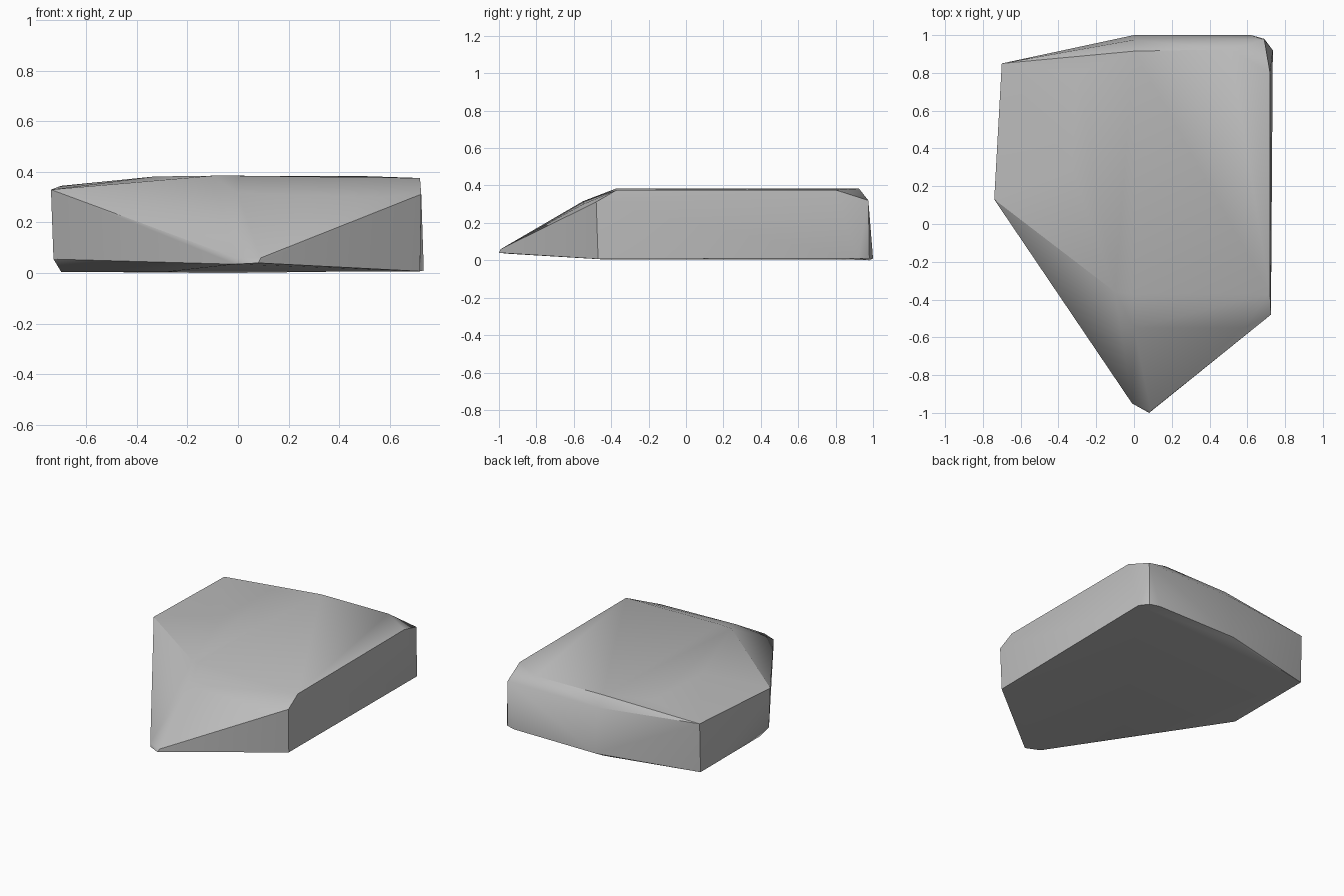
import bpy
import bmesh
import math

cube = bpy.data.objects.get("Cube")
if cube:
    bpy.data.objects.remove(cube, do_unlink=True)

# Grey stone material
stone = bpy.data.materials.new("grey stone")
stone.use_nodes = True
colour = (0.5, 0.5, 0.5, 1.0)
stone.diffuse_color = colour
stone.node_tree.nodes["Principled BSDF"].inputs["Base Color"].default_value = colour

# Underside outline, lifted towards the pointed front
base = [(-0.70, 0.84, 0.005), (-0.05, 0.98, 0.0), (0.0, 1.0, 0.01), (0.62, 1.0, 0.01),
        (0.69, 0.98, 0.01), (0.735, 0.92, 0.01), (0.72, -0.47, 0.007),
        (0.08, -1.0, 0.04), (-0.01, -0.95, 0.035), (-0.73, 0.13, 0.055),
        (-0.70, 0.18, 0.005), (-0.28, -0.45, 0.005)]

# Upper rim of the side walls
rim = [(-0.70, 0.85, 0.345), (0.0, 0.975, 0.32), (0.69, 0.975, 0.32),
       (0.725, -0.48, 0.312), (0.09, -0.99, 0.06), (-0.01, -0.95, 0.06),
       (-0.74, 0.13, 0.33)]

# Broad flat top and the break of the front slope
crown = [(-0.33, 0.3, 0.382), (-0.10, -0.36, 0.385), (0.0, -0.37, 0.385),
         (0.72, -0.37, 0.376), (0.72, 0.80, 0.376), (0.51, 0.925, 0.383),
         (0.0, 0.915, 0.385), (-0.30, 0.80, 0.382),
         (0.0, -0.55, 0.316), (0.58, -0.55, 0.300)]

# Wrap the outlines in a faceted shell
bm = bmesh.new()
for point in base + rim + crown:
    bm.verts.new(point)
hull = bmesh.ops.convex_hull(bm, input=bm.verts[:])
loose = [v for v in bm.verts if not v.link_faces]
bmesh.ops.delete(bm, geom=loose, context='VERTS')
bmesh.ops.dissolve_limit(bm, angle_limit=math.radians(1), verts=bm.verts[:], edges=bm.edges[:])
bmesh.ops.recalc_face_normals(bm, faces=bm.faces[:])

mesh = bpy.data.meshes.new("rock_slab")
bm.to_mesh(mesh)
bm.free()
mesh.materials.append(stone)
rock = bpy.data.objects.new("rock_slab", mesh)
bpy.context.collection.objects.link(rock)

# Soft shading over gentle bends, crisp at the wall edges
bpy.ops.object.select_all(action='DESELECT')
rock.select_set(True)
bpy.context.view_layer.objects.active = rock
bpy.ops.object.shade_smooth_by_angle(angle=math.radians(35))
